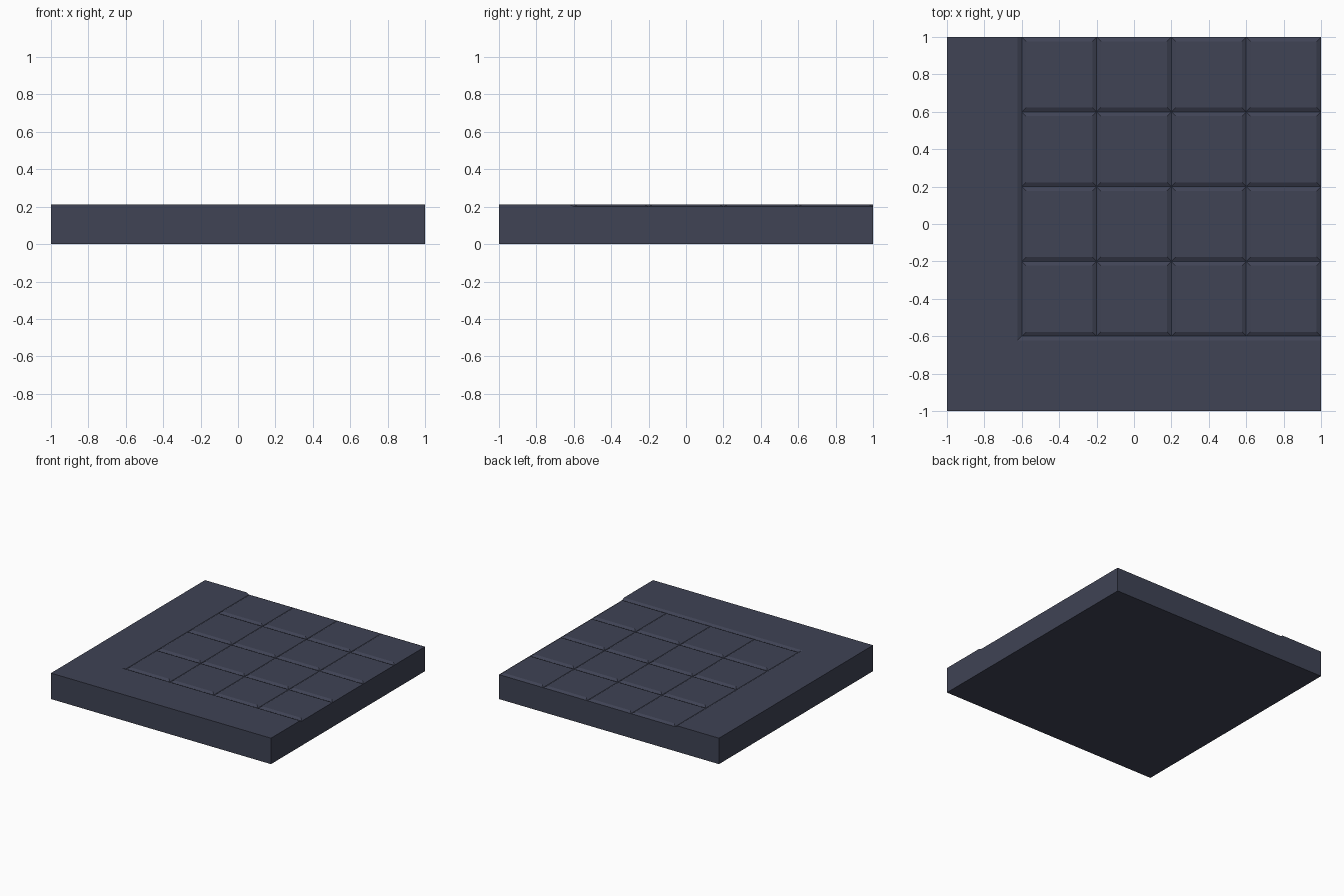
import bpy, bmesh

if "Cube" in bpy.data.objects:
    bpy.data.objects.remove(bpy.data.objects["Cube"])

H, G, B = 0.213, 0.201, 0.023   # top height, groove height, bevel width
S = 0.4                         # paving tile size

mat = bpy.data.materials.new("dark slate")
mat.diffuse_color = (0.050, 0.056, 0.090, 1)
mat.use_nodes = True
mat.node_tree.nodes["Principled BSDF"].inputs["Base Color"].default_value = mat.diffuse_color


def layered(bm, layers, skip=()):
    """Stack outlines (points, z) into walls and cap the last one."""
    rings = [[bm.verts.new((x, y, z)) for x, y in pts] for pts, z in layers]
    n = len(rings[0])
    for k, (a, b) in enumerate(zip(rings, rings[1:])):
        for i in range(n):
            if (k, i) not in skip:
                j = (i + 1) % n
                bm.faces.new((a[i], a[j], b[j], b[i]))
    bm.faces.new(rings[-1])
    return rings


def rect(x0, y0, x1, y1):
    return [(x0, y0), (x1, y0), (x1, y1), (x0, y1)]


def finish(bm, name):
    me = bpy.data.meshes.new(name)
    bm.to_mesh(me)
    bm.free()
    me.materials.append(mat)
    ob = bpy.data.objects.new(name, me)
    bpy.context.collection.objects.link(ob)


# L-shaped flat border along the left and front, bevelled towards the tiles
def l_shape(c):
    return [(-1, -1), (1, -1), (1, c), (c, c), (c, 1), (-1, 1)]


bm = bmesh.new()
rings = layered(bm, [(l_shape(-0.6), 0), (l_shape(-0.6), G), (l_shape(-0.6 - B), H)],
                skip={(0, 2), (0, 3)})
bm.faces.new(rings[0][::-1])
finish(bm, "border")

# Bed under the tiles: outer walls and underside
bm = bmesh.new()
field = rect(-0.6, -0.6, 1, 1)
rings = layered(bm, [(field, 0), (field, G)], skip={(0, 0), (0, 3)})
bm.faces.new(rings[0][::-1])
bmesh.ops.delete(bm, geom=[f for f in bm.faces if f.calc_center_median().z > G - 1e-4],
                 context='FACES_ONLY')
finish(bm, "tile_bed")

# 4 x 4 bevelled paving tiles meeting in V grooves
bm = bmesh.new()
for i in range(4):
    for j in range(4):
        x, y = -0.6 + i * S, -0.6 + j * S
        layered(bm, [(rect(x, y, x + S, y + S), G),
                     (rect(x + B, y + B, x + S - B, y + S - B), H)])
finish(bm, "paving_tiles")
